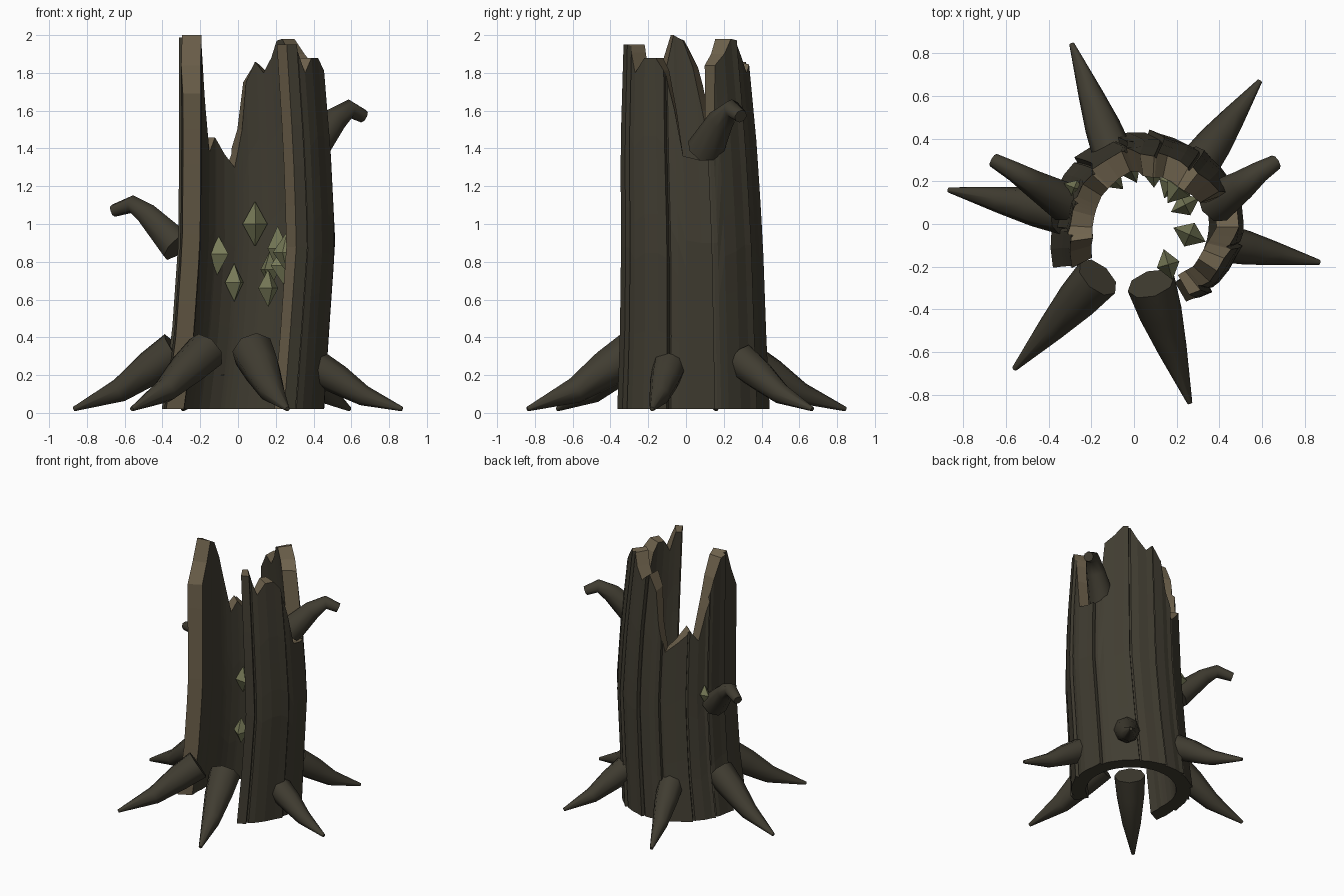
import bpy, bmesh, math
from mathutils import Vector

if "Cube" in bpy.data.objects:
    bpy.data.objects.remove(bpy.data.objects["Cube"])


def material(name, rgb):
    m = bpy.data.materials.new(name)
    m.diffuse_color = (*rgb, 1)
    m.use_nodes = True
    m.node_tree.nodes["Principled BSDF"].inputs["Base Color"].default_value = m.diffuse_color
    return m


BARK = material("bark", (0.052, 0.046, 0.031))
WOOD = material("cut_wood", (0.16, 0.125, 0.075))
MOSS = material("crystal_green", (0.19, 0.20, 0.10))


def finish(name, bm, mats, smooth=None):
    bmesh.ops.recalc_face_normals(bm, faces=bm.faces)
    me = bpy.data.meshes.new(name)
    bm.to_mesh(me)
    bm.free()
    for m in mats:
        me.materials.append(m)
    ob = bpy.data.objects.new(name, me)
    bpy.context.collection.objects.link(ob)
    if smooth:
        bpy.ops.object.select_all(action='DESELECT')
        ob.select_set(True)
        bpy.context.view_layer.objects.active = ob
        bpy.ops.object.shade_smooth_by_angle(angle=math.radians(smooth))
    return ob


def lerp_table(table, x):
    for a, b in zip(table, table[1:]):
        if x <= b[0]:
            t = max(0, (x - a[0]) / (b[0] - a[0]))
            return [p + (q - p) * t for p, q in zip(a[1:], b[1:])]
    return list(table[-1][1:])


# Trunk sections: z, centre x, centre y, radius x, radius y
SECTIONS = [(0, .03, .006, .425, .428), (.4, .07, .005, .41, .41),
            (.9, .105, 0, .41, .397), (1.4, .095, -.016, .395, .382),
            (2, .07, -.033, .37, .342)]

# Jagged rim: angle in degrees, height
RIM = [(-60, 1.95), (-51, 1.95), (-43, 1.8), (-33, 1.88), (-22, 1.88),
       (-14, 1.81), (-6, 1.6), (0, 1.36), (12, 1.34), (25, 1.34), (31, 1.84),
       (42, 1.9), (52, 1.98), (60, 1.97), (68, 1.88), (78, 1.8), (87, 1.86),
       (98, 1.75), (104, 1.5), (113, 1.3), (125, 1.37), (138, 1.46),
       (148, 1.38), (156, 1.6), (165, 1.83), (176, 1.97), (188, 2.0),
       (196, 1.84), (207, 1.69)]
SEAMS = [-50, -13, 21, 59, 86, 110, 137, 160, 184]


def trunk_point(deg, z, offset):
    cx, cy, rx, ry = lerp_table(SECTIONS, z)
    offset += max(0, deg - 188) * .002      # left lip flares outward
    a = math.radians(deg)
    return Vector((cx + (rx + offset) * math.cos(a), cy + (ry + offset) * math.sin(a), z))


def build_trunk():
    # Columns: angle and outer relief; overlapping bark planks step at each seam
    cols = [(a, 0) for a, h in RIM if all(abs(a - s) > 2.5 for s in SEAMS)]
    for s in SEAMS:
        cols += [(s - 1.3, .012), (s - .4, -.014), (s + 1.2, -.004)]
    cols.sort()
    rows = 9
    bm = bmesh.new()
    outer, inner = [], []
    for a, d in cols:
        h = lerp_table(RIM, a)[0]
        zs = [.02 + (h - .02) * k / rows for k in range(rows + 1)]
        outer.append([bm.verts.new(trunk_point(a, z, d)) for z in zs])
        inner.append([bm.verts.new(trunk_point(a, z, -.105)) for z in zs])

    def quad(a, b, c, d, mat=0):
        bm.faces.new((a, b, c, d)).material_index = mat

    for i in range(len(cols) - 1):
        o, p, n, m = outer[i], outer[i + 1], inner[i], inner[i + 1]
        for k in range(rows):
            quad(o[k], p[k], p[k + 1], o[k + 1])
            quad(n[k], n[k + 1], m[k + 1], m[k])
        quad(o[-1], p[-1], m[-1], n[-1], 1)
        quad(o[0], n[0], m[0], p[0])
    for i in (0, -1):
        for k in range(rows):
            quad(outer[i][k], outer[i][k + 1], inner[i][k + 1], inner[i][k], 1)
    finish("hollow_trunk", bm, [BARK, WOOD])


def limb(name, path, radii, sides=8):
    """Tapered tube along a path."""
    pts = [Vector(p) for p in path]
    bm = bmesh.new()
    rings = []
    for i, p in enumerate(pts):
        d = (pts[min(i + 1, len(pts) - 1)] - pts[max(i - 1, 0)]).normalized()
        u = d.cross(Vector((0, 0, 1))).normalized()
        v = u.cross(d)
        rings.append([bm.verts.new(p + radii[i] * (u * math.cos(t) + v * math.sin(t)))
                      for t in (2 * math.pi * k / sides for k in range(sides))])
    for a, b in zip(rings, rings[1:]):
        for k in range(sides):
            j = (k + 1) % sides
            bm.faces.new((a[k], a[j], b[j], b[k]))
    bm.faces.new(rings[0])
    bm.faces.new(rings[-1])
    finish(name, bm, [BARK], 60)


build_trunk()

# Roots: base x, y, z, tip x, y, base radius
ROOTS = [(-.33, .055, .33, -.87, .16, .105), (-.1, .33, .28, -.292, .845, .095),
         (.31, .29, .28, .59, .67, .095), (.42, -.09, .24, .87, -.18, .09),
         (.08, -.28, .325, .262, -.84, .115), (-.17, -.25, .325, -.562, -.68, .11)]
for i, (x, y, z, tx, ty, r) in enumerate(ROOTS):
    path = [(x + (tx - x) * t, y + (ty - y) * t, .02 + (z - .02) * f)
            for t, f in ((0, 1), (.25, .7), (.55, .32), (1, 0))]
    limb(f"root_{i + 1}", path, [r, r * .88, r * .6, .012])

# Broken branches
limb("branch_right", [(.38, .1, 1.39), (.51, .185, 1.55), (.59, .245, 1.61), (.665, .29, 1.57)],
     [.1, .07, .05, .036])
limb("branch_left", [(-.32, .1, .88), (-.48, .195, 1.05), (-.56, .245, 1.105), (-.66, .3, 1.07)],
     [.095, .062, .047, .033])

# Crystals on the inner wall, pointing inward: x, y, z, half height
CRYSTALS = [(.09, .26, 1.0, .12), (-.11, .22, .84, .11), (-.02, .26, .69, .1),
            (.16, -.19, .66, .1), (.17, .19, .76, .1), (.21, .17, .87, .12),
            (.24, .09, .78, .1), (.26, -.05, .85, .11), (-.28, .17, .97, .07)]
for i, (x, y, z, h) in enumerate(CRYSTALS):
    bm = bmesh.new()
    a = math.atan2(y - .02, x - .1)
    ring = []
    for k in range(4):
        w = h * (.55 if k % 2 else .75)
        t = a + k * math.pi / 2
        ring.append(bm.verts.new((x + w * math.cos(t), y + w * math.sin(t), z)))
    for s in (-1, 1):
        tip = bm.verts.new((x, y, z + s * h))
        for k in range(4):
            bm.faces.new((ring[k], ring[(k + 1) % 4], tip))
    finish(f"crystal_{i + 1}", bm, [MOSS])
